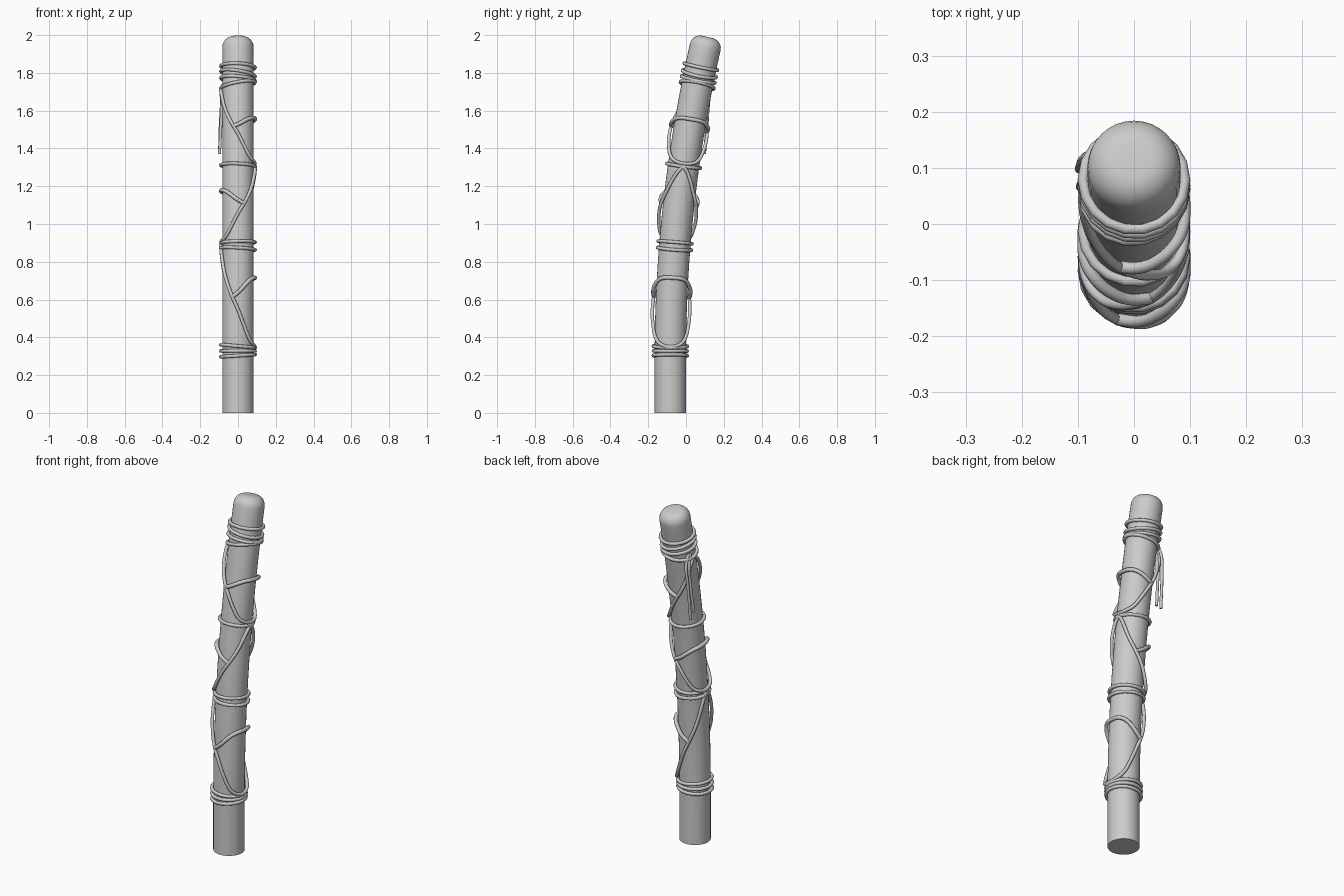
import bpy, bmesh
from math import sin, cos, pi, atan, radians
from mathutils import Vector

if "Cube" in bpy.data.objects:
    bpy.data.objects.remove(bpy.data.objects["Cube"])

R = 0.083        # pole radius
WIRE = 0.0095    # cord radius


def on_pole(s, angle, r):
    """Point at height s along the bent pole; angle 0 = right, 90 = back."""
    d = max(0.0, s - 0.3)
    tilt = atan(2 * 0.069 * d)
    a = radians(angle)
    return Vector((r * cos(a),
                   -0.083 + 0.069 * d * d + r * sin(a) * cos(tilt),
                   s - r * sin(a) * sin(tilt)))


def cord(name, strands, radius=WIRE, cyclic=False, kind='POLY'):
    cu = bpy.data.curves.new(name, 'CURVE')
    cu.dimensions = '3D'
    cu.bevel_depth = radius
    cu.bevel_resolution = 2
    cu.use_fill_caps = True
    cu.resolution_u = 4
    for pts in strands:
        if kind == 'BEZIER':
            sp = cu.splines.new('BEZIER')
            sp.bezier_points.add(len(pts) - 1)
            for bp, p in zip(sp.bezier_points, pts):
                bp.co = p
                bp.handle_left_type = bp.handle_right_type = 'AUTO'
        else:
            sp = cu.splines.new('POLY')
            sp.points.add(len(pts) - 1)
            for q, p in zip(sp.points, pts):
                q.co = (*p, 1)
        sp.use_cyclic_u = cyclic
        sp.use_smooth = True
    ob = bpy.data.objects.new(name, cu)
    bpy.context.collection.objects.link(ob)
    return ob


# Bent pole with rounded top
N = 32
profile = [(s * 0.1, R) for s in range(20)]
profile += [(1.937 + 0.053 * sin(t * pi / 12), R - 0.053 * (1 - cos(t * pi / 12)))
            for t in range(7)]
bm = bmesh.new()
rings = [[bm.verts.new(on_pole(s, 360 * i / N, r)) for i in range(N)] for s, r in profile]
for lo, hi in zip(rings, rings[1:]):
    for i in range(N):
        j = (i + 1) % N
        bm.faces.new((lo[i], lo[j], hi[j], hi[i]))
bm.faces.new(rings[0][::-1])
bm.faces.new(rings[-1])
me = bpy.data.meshes.new("pole")
bm.to_mesh(me)
bm.free()
pole = bpy.data.objects.new("pole", me)
bpy.context.collection.objects.link(pole)
bpy.context.view_layer.objects.active = pole
pole.select_set(True)
bpy.ops.object.shade_smooth_by_angle(angle=radians(35))


# Horizontal wraps: (height, slope toward the right side)
def band(name, loops):
    cord(name, [[on_pole(s + k * cos(radians(a)), a, 0.091)
                 for a in range(0, 360, 20)] for s, k in loops], cyclic=True)


band("bottom_wrap", [(0.303, 0.006), (0.328, 0.0), (0.353, -0.008)])
band("lower_middle_wrap", [(0.868, -0.005), (0.902, 0.002)])
band("upper_middle_wrap", [(1.308, -0.004)])
band("top_wrap", [(1.735, 0.016), (1.765, -0.008), (1.795, -0.014), (1.832, -0.004)])

# Criss-cross lacing: heights (0..1) by angle away from the low side
RISE = [(0, 0), (30, 0.02), (50, 0.07), (70, 0.2), (90, 0.36), (110, 0.5),
        (135, 0.69), (155, 0.87), (168, 0.96), (180, 1)]
ARCH = [(0, 1), (25, 0.99), (45, 0.9), (65, 0.65), (85, 0.3), (108, 0)]


def loop(name, table, low, high, side, closed, radius):
    """Strand symmetrical front to back; side 0 = right, 180 = left."""
    both = [(-a, h) for a, h in reversed(table)] + table[1:]
    if closed:
        both = both[:-1]
    pts = [on_pole(low + (high - low) * h, side + a,
                   0.09 + 0.009 * abs(sin(radians(a)))) for a, h in both]
    cord(name, [pts], radius, closed, 'BEZIER')


for name, low, high, joint, arch, side in (
        ("lower", 0.35, 0.89, 0.61, 0.715, 0),
        ("middle", 0.905, 1.30, 1.10, 1.175, 180),
        ("upper", 1.32, 1.72, 1.50, 1.555, 0)):
    loop(name + "_lacing", RISE, low, high, side, True, WIRE)
    loop(name + "_arch", ARCH, joint, arch, side, False, 0.011)

# Loose hanging cord ends at the back left
cord("hanging_ends", [
    [(-0.075, 0.085, 1.74), (-0.082, 0.118, 1.68), (-0.09, 0.116, 1.6), (-0.098, 0.098, 1.37)],
    [(-0.08, 0.075, 1.74), (-0.088, 0.098, 1.68), (-0.088, 0.09, 1.6), (-0.096, 0.066, 1.4)],
], 0.008, False, 'BEZIER')
